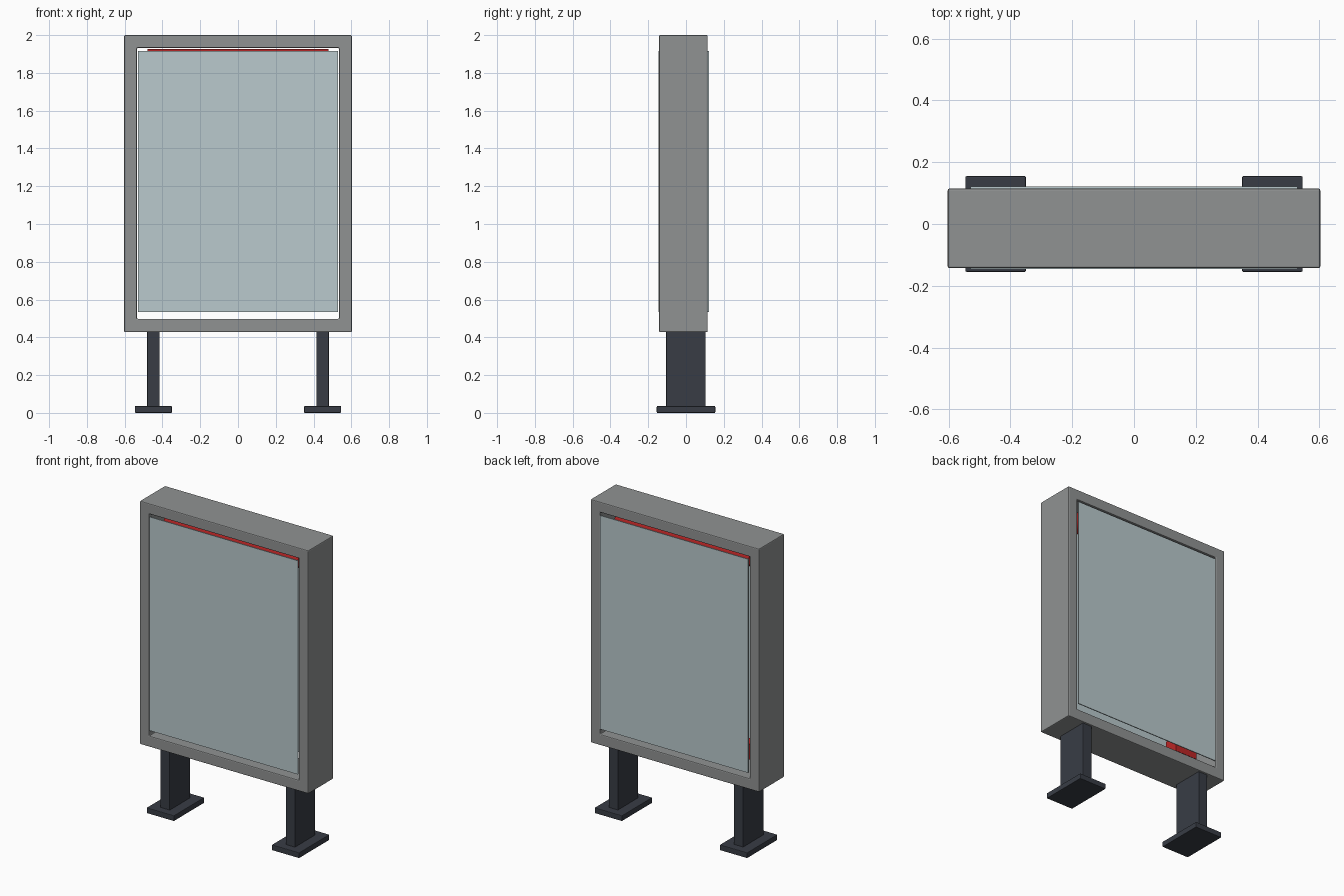
import bpy
import math
from mathutils import Vector

cube = bpy.data.objects.get("Cube")
if cube:
    bpy.data.objects.remove(cube, do_unlink=True)


def material(name, rgb):
    mat = bpy.data.materials.new(name)
    mat.use_nodes = True
    mat.diffuse_color = (*rgb, 1)
    mat.node_tree.nodes["Principled BSDF"].inputs["Base Color"].default_value = (*rgb, 1)
    return mat


grey = material("grey metal", (0.28, 0.29, 0.29))
dark = material("dark steel", (0.04, 0.046, 0.06))
glass = material("pale glass", (0.49, 0.59, 0.61))
red = material("red", (0.5, 0.02, 0.02))


def finish(obj, name, mat, bevel=0):
    obj.name = name
    obj.data.materials.append(mat)
    if bevel:
        mod = obj.modifiers.new("Bevel", "BEVEL")
        mod.width = bevel
        mod.segments = 2
    return obj


def box(name, low, high, mat, bevel=0):
    low, high = Vector(low), Vector(high)
    bpy.ops.mesh.primitive_cube_add(size=1, location=(low + high) / 2)
    obj = bpy.context.object
    obj.scale = high - low
    bpy.ops.object.transform_apply(location=False, rotation=False)
    return finish(obj, name, mat, bevel)


# Cabinet frame: outer and inner rectangles joined into a ring
FRONT, BACK = -0.143, 0.115


def rectangle(x, bottom, top, y):
    return [(-x, y, bottom), (x, y, bottom), (x, y, top), (-x, y, top)]


verts = []
for y in (FRONT, BACK):
    verts += rectangle(0.603, 0.427, 2.0, y) + rectangle(0.535, 0.498, 1.932, y)
faces = []
for i in range(4):
    j = (i + 1) % 4
    faces += [(i, j, j + 4, i + 4), (i + 8, i + 12, j + 12, j + 8),
              (i, i + 8, j + 8, j), (i + 4, j + 4, j + 12, i + 12)]
mesh = bpy.data.meshes.new("cabinet_frame")
mesh.from_pydata(verts, [], faces)
frame = bpy.data.objects.new("cabinet_frame", mesh)
bpy.context.collection.objects.link(frame)
finish(frame, "cabinet_frame", grey, 0.006)

# Glass panes, standing slightly proud of the frame
for name, y in (("front_pane", FRONT - 0.003), ("back_pane", BACK)):
    box(name, (-0.53, y, 0.535), (0.53, y + 0.006, 1.917), glass)

# Red roller and its drive box inside the cabinet
bpy.ops.mesh.primitive_cylinder_add(vertices=24, radius=0.06, depth=0.96,
                                    location=(0, -0.014, 1.866),
                                    rotation=(0, math.pi / 2, 0))
finish(bpy.context.object, "poster_roller", red)
bpy.ops.object.shade_smooth_by_angle()
box("roller_drive", (-0.46, -0.06, 0.56), (-0.3, 0.03, 0.66), red)

# Posts and foot plates
for side, s in (("left", 1), ("right", -1)):
    x = 0.448 * s
    box(side + "_post", (x - 0.033, -0.105, 0.03), (x + 0.033, 0.103, 0.43), dark, 0.003)
    box(side + "_foot", (x - 0.098, -0.155, 0), (x + 0.098, 0.155, 0.036), dark, 0.004)
